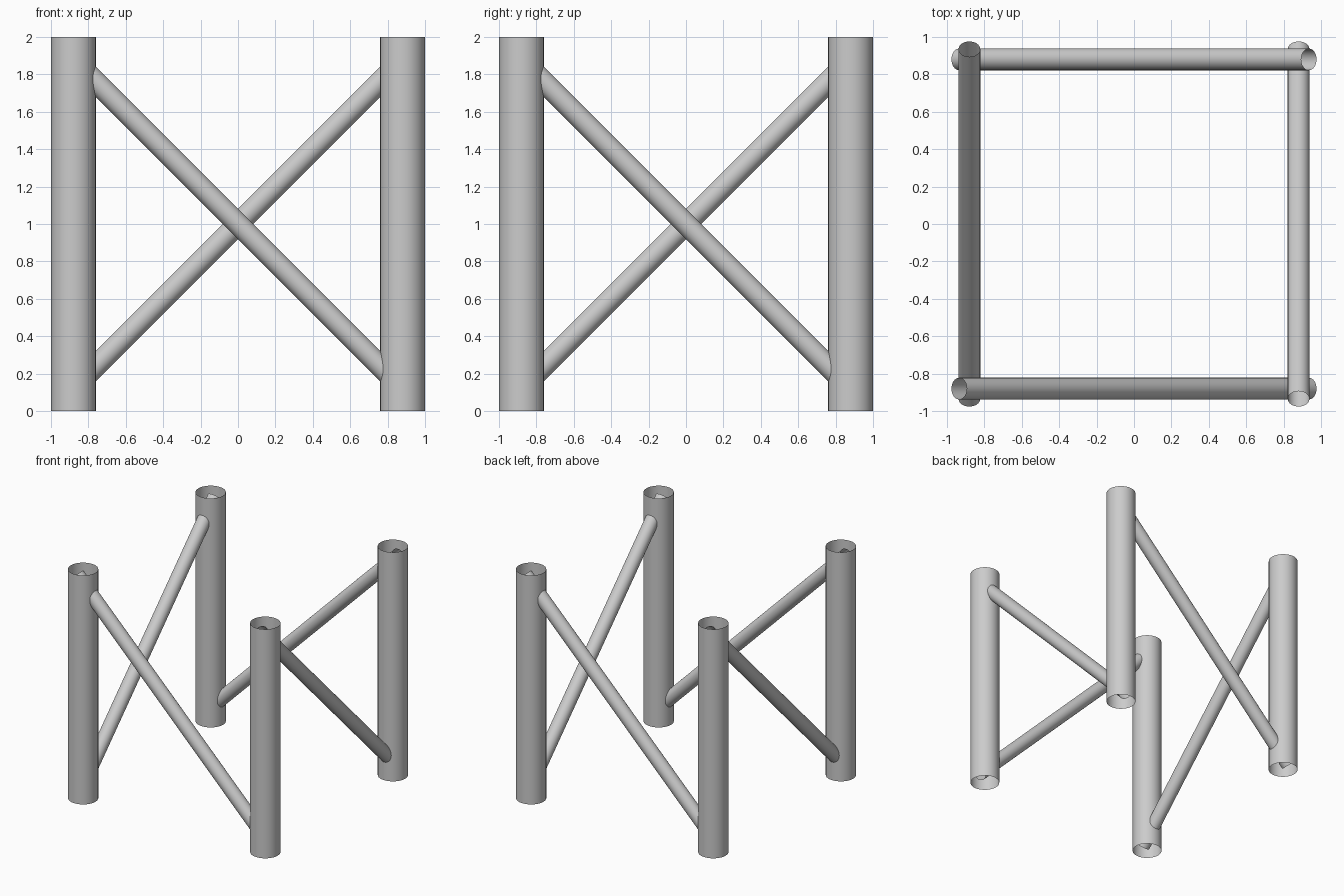
import bpy
from math import pi, sqrt
from mathutils import Matrix, Vector

if "Cube" in bpy.data.objects:
    bpy.data.objects.remove(bpy.data.objects["Cube"])

C = 0.88          # leg axis offset from centre
LEG_R = 0.12
BRACE_R = 0.058
REACH = 0.935     # brace end offset along its side


def open_tube(name, start, end, radius):
    """Open-ended smooth tube between two points."""
    start, end = Vector(start), Vector(end)
    axis = end - start
    bpy.ops.mesh.primitive_cylinder_add(
        vertices=32, radius=radius, depth=axis.length, end_fill_type='NOTHING',
        location=(start + end) / 2,
        rotation=axis.to_track_quat('Z', 'Y').to_euler())
    ob = bpy.context.object
    ob.name = name
    bpy.ops.object.shade_smooth_by_angle()
    return ob


# One leg and one diagonal brace per side, turned around the z axis
sides = ["front", "right", "back", "left"]
corners = ["front_left", "front_right", "back_right", "back_left"]
for i in range(4):
    turn = Matrix.Rotation(i * pi / 2, 3, 'Z')
    open_tube(corners[i] + "_leg", turn @ Vector((-C, -C, 0)),
              turn @ Vector((-C, -C, 2)), LEG_R)
    open_tube(sides[i] + "_brace", turn @ Vector((REACH, -C, 1 - REACH)),
              turn @ Vector((-REACH, -C, 1 + REACH)), BRACE_R)
